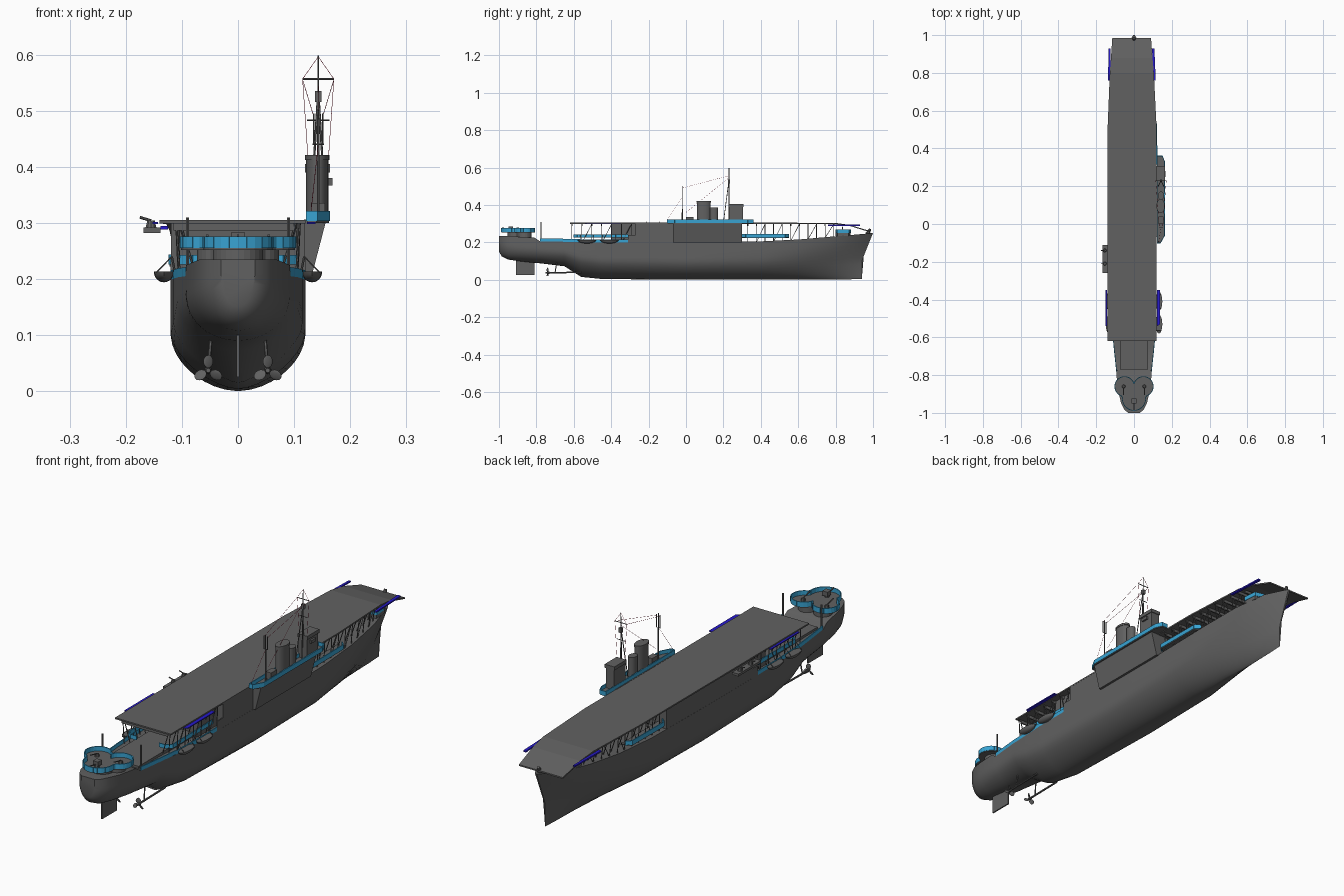
import bpy, bmesh, math
from mathutils import Vector, Matrix

cube = bpy.data.objects.get("Cube")
if cube:
    bpy.data.objects.remove(cube)


def material(name, rgb):
    m = bpy.data.materials.new(name)
    m.use_nodes = True
    m.diffuse_color = (*rgb, 1)
    m.node_tree.nodes["Principled BSDF"].inputs["Base Color"].default_value = (*rgb, 1)
    return m


GREY = material("grey_paint", (.12, .12, .12))
BLUE = material("light_blue_paint", (.04, .37, .65))
INDIGO = material("indigo_paint", (.02, .01, .6))
RED = material("red_rigging", (.4, .01, .04))


def finish(bm, name, mat, smooth=False):
    bmesh.ops.recalc_face_normals(bm, faces=bm.faces)
    mesh = bpy.data.meshes.new(name)
    bm.to_mesh(mesh)
    bm.free()
    ob = bpy.data.objects.new(name, mesh)
    mesh.materials.append(mat)
    bpy.context.collection.objects.link(ob)
    if smooth:
        bpy.ops.object.select_all(action='DESELECT')
        ob.select_set(True)
        bpy.context.view_layer.objects.active = ob
        bpy.ops.object.shade_smooth_by_angle(angle=math.radians(35))
    return ob


def box(bm, x, y, z):
    size = Vector((x[1] - x[0], y[1] - y[0], z[1] - z[0]))
    mid = Vector((sum(x), sum(y), sum(z))) / 2
    bmesh.ops.create_cube(bm, size=1, matrix=Matrix.Translation(mid) @ Matrix.Diagonal((*size, 1)))


def bar(bm, a, b, r=.002, r2=None, n=6):
    a, b = Vector(a), Vector(b)
    rot = (b - a).to_track_quat('Z', 'Y').to_matrix().to_4x4()
    bmesh.ops.create_cone(bm, cap_ends=True, segments=n, radius1=r, radius2=r if r2 is None else r2,
                          depth=(b - a).length, matrix=Matrix.Translation((a + b) / 2) @ rot)


def prism(bm, pts, z0, z1):
    low = [bm.verts.new((x, y, z0)) for x, y in pts]
    high = [bm.verts.new((x, y, z1)) for x, y in pts]
    bm.faces.new(low)
    bm.faces.new(high)
    for i in range(len(pts)):
        j = (i + 1) % len(pts)
        bm.faces.new((low[i], low[j], high[j], high[i]))


def wall(bm, pts, height, closed=False, t=.004):
    # upright plate following a path of base points
    for i in range(len(pts) if closed else len(pts) - 1):
        a, b = Vector(pts[i]), Vector(pts[(i + 1) % len(pts)])
        side = (b - a).cross(Vector((0, 0, 1))).normalized() * t / 2
        up = Vector((0, 0, height))
        vs = [bm.verts.new(p + q + u) for u in (Vector(), up)
              for p, q in ((a, side), (b, side), (b, -side), (a, -side))]
        for f in ((0, 1, 2, 3), (4, 5, 6, 7), (0, 1, 5, 4), (1, 2, 6, 5), (2, 3, 7, 6), (3, 0, 4, 7)):
            bm.faces.new([vs[k] for k in f])


def oval(cx, cy, rx, ry, n=24):
    return [(cx + rx * math.cos(k * math.tau / n), cy + ry * math.sin(k * math.tau / n)) for k in range(n)]


# Hull stations: y, half width, keel, deck height, bilge height, fullness
STATIONS = [(-1, .03, .15, .235, .06, 2), (-.985, .05, .125, .235, .07, 2), (-.95, .068, .108, .235, .08, 2),
            (-.9, .08, .1, .23, .08, 2), (-.81, .092, .09, .225, .08, 2), (-.78, .094, .088, .205, .08, 2),
            (-.65, .108, .072, .203, .09, 1.8), (-.56, .115, .015, .2, .1, 1.4), (-.45, .12, .004, .2, .1, 1.6),
            (0, .12, 0, .2, .1, 1.8), (.4, .12, 0, .205, .11, 1.7), (.6, .113, 0, .215, .16, 1.5),
            (.75, .095, 0, .23, .22, 1.3), (.87, .06, .002, .242, .24, 1.1), (.94, .004, .005, .25, .24, 1)]


def rail(y, k):
    for a, b in zip(STATIONS, STATIONS[1:]):
        if y <= b[0]:
            return a[k] + (b[k] - a[k]) * (y - a[0]) / (b[0] - a[0])
    return STATIONS[-1][k]


bm = bmesh.new()
rows, N = [], 14
for y, w, keel, top, bilge, e in STATIONS:
    half = []
    for i in range(N + 1):
        z = keel + (top - keel) * (i / N) ** 1.6
        s = min(1, (z - keel) / bilge)
        x = w * (1 - (1 - s) ** e) ** (1 / e)
        rake = .06 * max(0, (z - .1) / .15) * max(0, (y - .6) / .34)
        half.append((x, y + rake, z))
    ring = [(-x, yy, z) for x, yy, z in half[:0:-1]] + half
    rows.append([bm.verts.new(p) for p in ring])
for a, b in zip(rows, rows[1:]):
    for i in range(len(a)):
        j = (i + 1) % len(a)
        bm.faces.new((a[i], a[j], b[j], b[i]))
bm.faces.new(rows[0])
bm.faces.new(rows[-1])
finish(bm, "hull", GREY, True)

# Hangar block under the flight deck, with sloped ends
bm = bmesh.new()
box(bm, (-.1195, .1195), (-.27, .3), (.19, .3))
for s in (-1, 1):
    wall(bm, [(s * .118, -.31, .19), (s * .118, -.27, .19)], .05)
box(bm, (-.075, .075), (-.77, -.3), (.2, .214))
box(bm, (-.09, .09), (-.4, -.27), (.2, .3))
finish(bm, "hangar", GREY)

# Flight deck: tapered plate that droops at the bow
bm = bmesh.new()
deck = [(-.62, -.14, .12, .305), (.5, -.14, .12, .305), (.8, -.128, .105, .304),
        (.88, -.122, .098, .292), (.985, -.115, .09, .26)]
rings = [[bm.verts.new(p) for p in ((l, y, z), (r, y, z), (r, y, z - .006), (l, y, z - .006))]
         for y, l, r, z in deck]
for a, b in zip(rings, rings[1:]):
    for i in range(4):
        bm.faces.new((a[i], a[i - 1], b[i - 1], b[i]))
bm.faces.new(rings[0])
bm.faces.new(rings[-1])
finish(bm, "flight_deck", GREY)

# Deck supports: posts, braces and cross beams
bm = bmesh.new()
for start, count, step in ((-.61, 7, .053), (.33, 12, .046)):
    for i in range(count):
        y = start + i * step
        x, z, nxt = min(.105, rail(y, 1) - .008), rail(y, 3) - .005, y + step
        box(bm, (-.115, .1), (y - .003, y + .003), (.286 if y < .8 else .27, .3 if y < .8 else .282))
        for s in (-1, 1):
            top = .3 if y < .8 else .285
            bar(bm, (s * x, y, z), (s * min(x + .01, .11), y, top))
            bar(bm, (s * x * .7, y, z), (s * x, y, top))
            if i % 2 and i < count - 1:
                bar(bm, (s * x, y, z), (s * min(x, rail(nxt, 1)), nxt, .297 if y < .8 else .28), .0015)
finish(bm, "deck_supports", GREY)

# Safety nets along the flight deck edges
bm = bmesh.new()
for pts in ([(-.143, -.54), (-.152, -.54), (-.152, -.35), (-.143, -.35)],
            [(.123, -.54), (.138, -.53), (.138, -.35), (.123, -.35)],
            [(-.138, .76), (-.125, .76), (-.125, .93), (-.134, .93)],
            [(.105, .76), (.115, .76), (.108, .93), (.095, .93)]):
    fore = pts[0][1] > 0
    prism(bm, pts, .288 if fore else .298, .294 if fore else .302)
finish(bm, "edge_nets", INDIGO)

# Blue bulwarks and gallery walls
bm = bmesh.new()
for s in (-1, 1):
    ys = [-.78, -.65, -.55, -.45, -.31]
    wall(bm, [(s * (rail(y, 1) - .002), y, rail(y, 3)) for y in ys], .016)
    wall(bm, [(s * x, y, .226) for x, y in ((.1, -.31), (.102, -.58), (.08, -.6), (.052, -.6))], .017)
    wall(bm, [(s * x, y, .226) for x, y in ((.1, .3), (.122, .32), (.12, .53), (.1, .55))], .018)
    wall(bm, [(s * x, y, .25) for x, y in ((.03, .8), (.08, .81), (.075, .87), (.03, .88))], .018)
finish(bm, "gallery_walls", BLUE)
bm = bmesh.new()
for s in (-1, 1):
    prism(bm, [(s * x, y) for x, y in ((.08, .3), (.122, .32), (.12, .53), (.08, .55))], .222, .227)
    prism(bm, [(s * x, y) for x, y in ((.03, .8), (.08, .81), (.075, .87), (.03, .88))], .235, .251)
finish(bm, "gallery_floors", GREY)

# Lobed stern gun platform
center = Vector((0, -.87))
lobes = [(Vector((-.05, -.86)), .052), (Vector((.05, -.86)), .052), (Vector((0, -.925)), .062)]
outline = []
for k in range(48):
    d = Vector((math.cos(k * math.tau / 48), math.sin(k * math.tau / 48)))
    reach = 0
    for c, r in lobes:
        v = c - center
        reach = max(reach, d.dot(v) + math.sqrt(max(0, d.dot(v) ** 2 - v.length_squared + r * r)))
    outline.append(center + d * reach)
bm = bmesh.new()
prism(bm, outline, .252, .257)
prism(bm, [center + (p - center) * .72 for p in outline], .22, .253)
finish(bm, "stern_platform", GREY)
bm = bmesh.new()
wall(bm, [(*p, .255) for p in outline], .021, True)
finish(bm, "stern_platform_wall", BLUE)

# Guns, stern posts and bow staff
bm = bmesh.new()
for x, y, z in ((-.055, -.86, .256), (.055, -.86, .256), (0, -.94, .256), (-.155, -.14, .292), (-.155, -.21, .292)):
    bar(bm, (x, y, z), (x, y, z + .012), .01, .007, 10)
    tip = (x, y - .045, z + .022) if x > -.1 else (x - .02, y, z + .018)
    bar(bm, (x, y, z + .012), tip, .0025)
box(bm, (-.012, .012), (-.95, -.925), (.265, .284))
for s in (-1, 1):
    bar(bm, (s * .09, -.775, .2), (s * .09, -.775, .31), .0035)
box(bm, (-.168, -.138), (-.26, -.11), (.282, .292))
bar(bm, (0, .97, .245), (0, .985, .272), .012, .006, 10)
finish(bm, "guns_and_posts", GREY)

# Side boats hung from davits
bm = bmesh.new()
for s in (-1, 1):
    for y in (-.41, -.53):
        place = Matrix.Translation((s * .132, y, .213)) @ Matrix.Diagonal((.018, .05, .019, 1))
        ball = bmesh.ops.create_uvsphere(bm, u_segments=16, v_segments=10, radius=1, matrix=place)
        for v in ball["verts"]:
            v.co.z = min(v.co.z, .213)
        for dy in (-.035, .035):
            bar(bm, (s * .11, y + dy, .2), (s * .118, y + dy, .24))
            bar(bm, (s * .118, y + dy, .24), (s * .145, y + dy, .212), .0012)
finish(bm, "side_boats", GREY, True)

# Island sponson on the left side and its walled walkway
bm = bmesh.new()
ends = [[bm.verts.new((x, y, z)) for x, z in ((.118, .2), (.13, .2), (.156, .3), (.156, .306), (.118, .306))]
        for y in (-.07, .3)]
for i in range(5):
    bm.faces.new((ends[0][i], ends[0][i - 1], ends[1][i - 1], ends[1][i]))
for e in ends:
    bm.faces.new(e)
walk = [(.123, -.1), (.14, -.1), (.162, -.06), (.162, .33), (.15, .36), (.123, .36)]
prism(bm, walk, .3, .306)
finish(bm, "island_sponson", GREY)
bm = bmesh.new()
wall(bm, [(x, y, .303) for x, y in walk], .018, True)
finish(bm, "island_walkway_wall", BLUE)

# Island: bridge, funnel, uptake and lockers
bm = bmesh.new()
box(bm, (.122, .16), (.23, .305), (.305, .39))
box(bm, (.119, .164), (.228, .308), (.39, .405))
box(bm, (.16, .168), (.25, .28), (.367, .38))
prism(bm, oval(.141, .095, .02, .036), .305, .415)
prism(bm, oval(.141, .095, .022, .038), .412, .421)
prism(bm, oval(.143, .15, .016, .022), .305, .387)
box(bm, (.13, .155), (0, .04), (.305, .335))
finish(bm, "island", GREY, True)

# Masts
bm = bmesh.new()
MX, MY = .143, .23
bar(bm, (MX, MY, .305), (MX, MY, .598), .003, .0015)
for dx, dy in ((-.014, -.03), (.014, -.03)):
    bar(bm, (MX + dx, MY + dy, .305), (MX, MY, .535), .002)
bar(bm, (MX - .028, MY, .556), (MX + .028, MY, .556), .0018)
bar(bm, (MX - .02, MY, .483), (MX + .02, MY, .483), .0015)
box(bm, (MX - .006, MY + .006), (MY - .006, MY + .006), (.52, .535)) if MX > MY else \
    box(bm, (MX - .006, MX + .006), (MY - .006, MY + .006), (.515, .535))
bar(bm, (MX, -.02, .305), (MX, -.02, .5), .003, .002)
for s in (-1, 1):
    bar(bm, (MX + s * .008, -.02, .44), (MX + s * .008, -.02, .495), .0015)
bar(bm, (MX - .01, -.02, .44), (MX + .01, -.02, .44), .0015)
finish(bm, "masts", GREY)

# Rigging lines
bm = bmesh.new()
for s in (-1, 1):
    yard = (MX + s * .028, MY, .556)
    bar(bm, yard, (MX, MY, .596), .0006, n=3)
    bar(bm, yard, (MX + s * .018, MY, .41), .0006, n=3)
    bar(bm, yard, (MX + s * .008, -.02, .49), .0006, n=3)
bar(bm, (MX, MY, .545), (MX, .0, .36), .0006, n=3)
bar(bm, (MX, -.02, .44), (.13, -.1, .32), .0006, n=3)
finish(bm, "rigging", RED)

# Rudder, shafts and three-bladed propellers
bm = bmesh.new()
box(bm, (-.003, .003), (-.91, -.81), (.025, .1))
for s in (-1, 1):
    x, z = s * .053, .037
    bar(bm, (x, -.74, z), (x, -.56, z + .003), .004, n=8)
    bar(bm, (x, -.7, z), (x * .9, -.69, .1), .003)
    bar(bm, (x, -.75, z), (x, -.73, z), .004, .007, 10)
    for k in range(3):
        a = math.pi / 2 + k * math.tau / 3
        place = (Matrix.Translation((x + .016 * math.cos(a), -.74, z + .016 * math.sin(a)))
                 @ Matrix.Rotation(-a, 4, 'Y') @ Matrix.Rotation(.5, 4, 'X') @ Matrix.Diagonal((.012, .002, .01, 1)))
        bmesh.ops.create_uvsphere(bm, u_segments=10, v_segments=6, radius=1, matrix=place)
finish(bm, "rudder_and_propellers", GREY, True)
